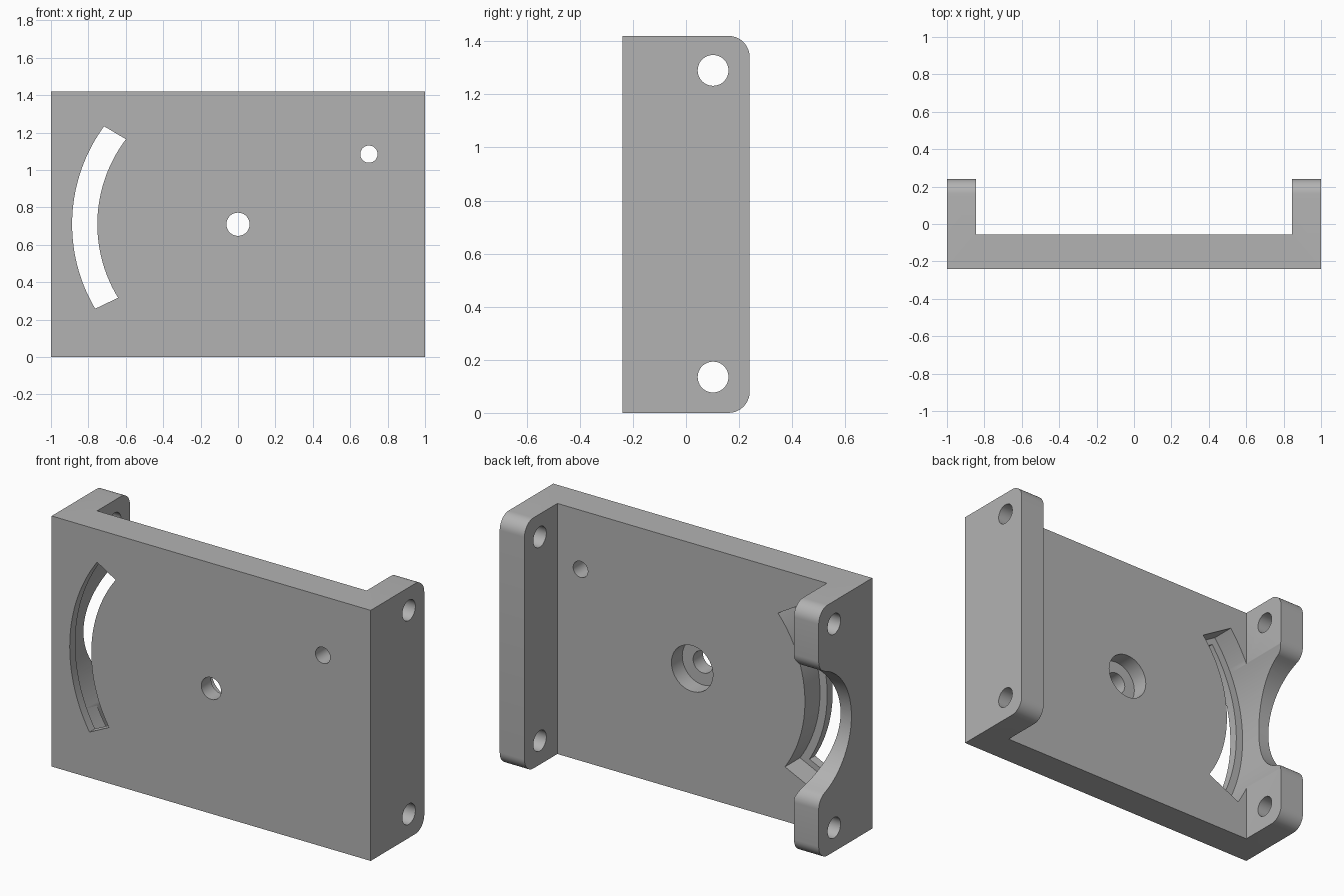
import bpy, bmesh
from math import cos, sin, radians, degrees, atan2, pi

cube = bpy.data.objects.get("Cube")
if cube:
    bpy.data.objects.remove(cube, do_unlink=True)

HEIGHT, MID = 1.42, 0.71
FRONT, PLATE_BACK, BACK = -0.24, -0.055, 0.24
INNER = 0.845

grey = bpy.data.materials.new("plain grey")
grey.use_nodes = True
grey.diffuse_color = (0.45, 0.45, 0.45, 1)
grey.node_tree.nodes["Principled BSDF"].inputs["Base Color"].default_value = grey.diffuse_color


def arc(cx, cy, r, a0, a1, n):
    """Points on an arc, angles in degrees."""
    steps = [radians(a0 + (a1 - a0) * i / n) for i in range(n + 1)]
    return [(cx + r * cos(a), cy + r * sin(a)) for a in steps]


def prism(name, profile, axis, lo, hi, rounding=None):
    """Extrude a closed profile along an axis, optionally rounding chosen edges."""
    place = {"x": lambda p, t: (t, p[0], p[1]),
             "y": lambda p, t: (p[0], t, p[1]),
             "z": lambda p, t: (p[0], p[1], t)}[axis]
    bm = bmesh.new()
    rings = [[bm.verts.new(place(p, t)) for p in profile] for t in (lo, hi)]
    bm.faces.new(rings[0])
    bm.faces.new(rings[1])
    for i in range(len(profile)):
        j = (i + 1) % len(profile)
        bm.faces.new((rings[0][i], rings[0][j], rings[1][j], rings[1][i]))
    bmesh.ops.recalc_face_normals(bm, faces=bm.faces)
    if rounding:
        edges = [e for e in bm.edges if rounding(e)]
        bmesh.ops.bevel(bm, geom=edges, offset=0.08, segments=10, profile=0.5, affect="EDGES")
    mesh = bpy.data.meshes.new(name)
    bm.to_mesh(mesh)
    bm.free()
    mesh.materials.append(grey)
    obj = bpy.data.objects.new(name, mesh)
    bpy.context.collection.objects.link(obj)
    return obj


def hole(name, u, v, r, axis, lo, hi):
    return prism(name, arc(u, v, r, 0, 352.5, 47), axis, lo, hi)


def curved_slot(name, r_in, r_out, top, bottom, lo, hi):
    """Arc slot about the plate centre; top and bottom give (inner, outer) end angles."""
    outer = arc(0, MID, r_out, 180 - top[1], 180 + bottom[1], 48)
    inner = arc(0, MID, r_in, 180 + bottom[0], 180 - top[0], 48)
    return prism(name, outer + inner, "y", lo, hi)


# Channel body: front plate with two flanges, back corners rounded
channel = [(-1, FRONT), (1, FRONT), (1, BACK), (INNER, BACK), (INNER, PLATE_BACK),
           (-INNER, PLATE_BACK), (-INNER, BACK), (-1, BACK)]
body = prism("bracket_body", channel, "z", 0, HEIGHT,
             lambda e: all(abs(v.co.y - BACK) < 1e-4 for v in e.verts)
             and abs(e.verts[0].co.z - e.verts[1].co.z) < 1e-4)

# Plate holes: central bore with counterbore, small pin hole
cutters = [hole("centre_hole", 0, MID, 0.062, "y", -0.4, 0.1),
           hole("centre_counterbore", 0, MID, 0.13, "y", -0.152, 0.1),
           hole("pin_hole", 0.7, 1.085, 0.046, "y", -0.4, 0.1)]

# Flange mounting holes
for side, lo, hi in (("left", 0.7, 1.1), ("right", -1.1, -0.7)):
    for level, z in (("lower", 0.135), ("upper", 1.29)):
        cutters.append(hole(f"{side}_{level}_hole", 0.102, z, 0.058, "x", lo, hi))

# Curved slot and its wider pocket, which also scoops the flange
cutters.append(curved_slot("slot", 0.752, 0.887, (37.2, 36.2), (31.5, 30.6), -0.4, 0.1))
cutters.append(curved_slot("slot_pocket", 0.707, 0.932, (40.4, 38), (34.6, 32.3), -0.19, 0.4))

# Concave relief in the right flange, blended into the back edge
half, fillet, floor = 0.42, 0.08, PLATE_BACK + 0.002
fy = BACK - fillet
k = fy - floor
R = (k * k + half * half - fillet * fillet) / (2 * (k + fillet))
cy = floor + R
turn = degrees(atan2(half, cy - fy))
relief = [(0.4, MID + half)]
relief += arc(fy, MID + half, fillet, 0, -turn, 10)
relief += arc(cy, MID, R, 180 - turn, 180 + turn, 40)[1:-1]
relief += arc(fy, MID - half, fillet, turn, 0, 10)
relief += [(0.4, MID - half)]
cutters.append(prism("flange_relief", relief, "x", -1.1, -0.7))

# Cut everything from the body
for cutter in cutters:
    mod = body.modifiers.new(cutter.name, "BOOLEAN")
    mod.operation = "DIFFERENCE"
    mod.solver = "EXACT"
    mod.object = cutter
bpy.context.view_layer.update()
result = bpy.data.meshes.new_from_object(body.evaluated_get(bpy.context.evaluated_depsgraph_get()))
body.modifiers.clear()
body.data = result
for cutter in cutters:
    bpy.data.objects.remove(cutter, do_unlink=True)

bpy.ops.object.select_all(action="DESELECT")
body.select_set(True)
bpy.context.view_layer.objects.active = body
bpy.ops.object.shade_smooth_by_angle(angle=pi / 6)
